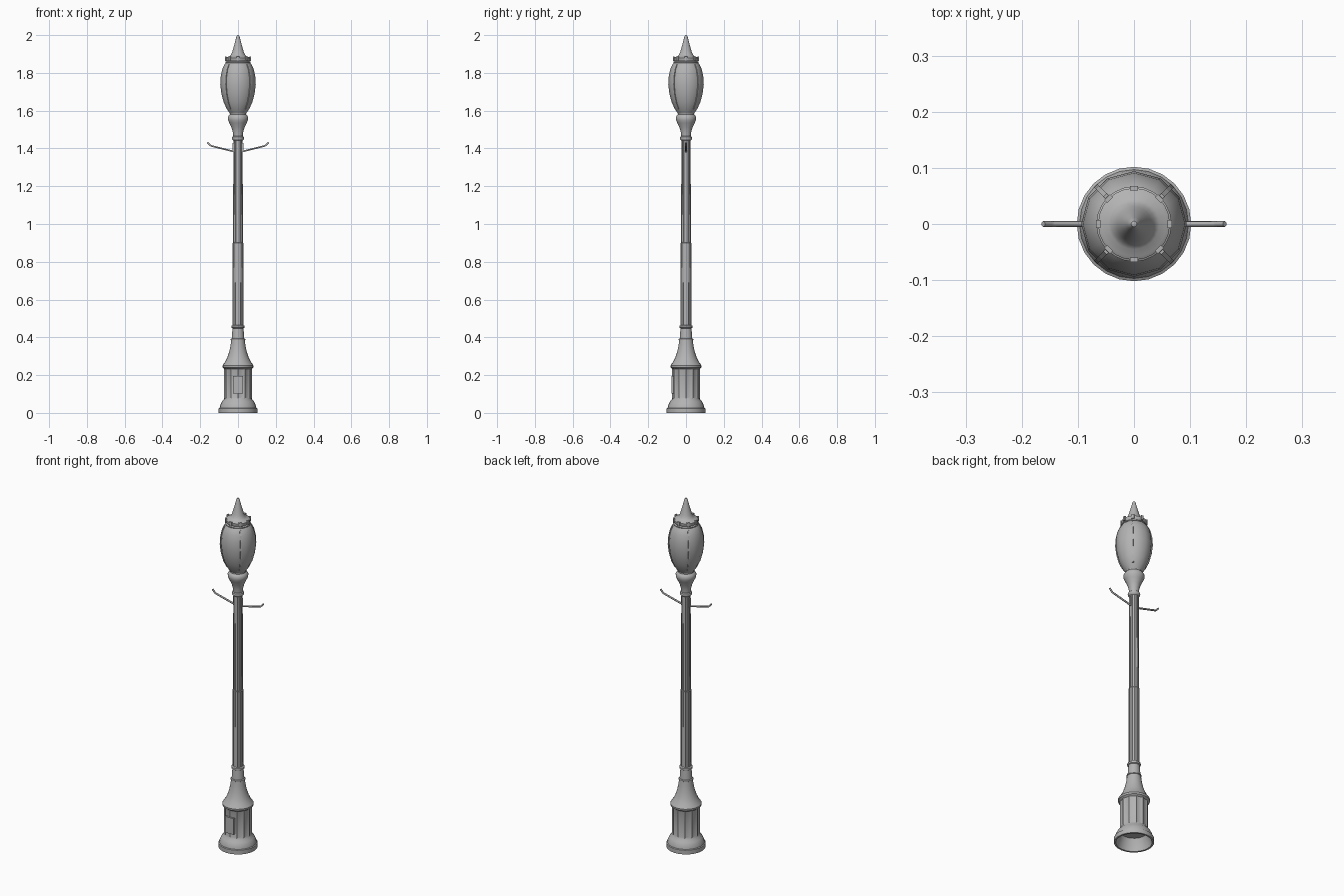
import bpy, bmesh, math
from mathutils import Vector, Matrix

cube = bpy.data.objects.get("Cube")
if cube:
    bpy.data.objects.remove(cube, do_unlink=True)

metal = bpy.data.materials.new("grey painted metal")
metal.use_nodes = True
GREY = (0.45, 0.45, 0.45, 1)
metal.diffuse_color = GREY
metal.node_tree.nodes["Principled BSDF"].inputs["Base Color"].default_value = GREY


def finish(name, bm, smooth=True):
    bmesh.ops.recalc_face_normals(bm, faces=bm.faces)
    mesh = bpy.data.meshes.new(name)
    bm.to_mesh(mesh)
    bm.free()
    mesh.materials.append(metal)
    obj = bpy.data.objects.new(name, mesh)
    bpy.context.collection.objects.link(obj)
    if smooth:
        bpy.ops.object.select_all(action='DESELECT')
        obj.select_set(True)
        bpy.context.view_layer.objects.active = obj
        bpy.ops.object.shade_smooth_by_angle(angle=math.radians(35))
    return obj


def lathe(name, profile, sides=12, flute=None):
    """Spin (radius, z) points; flute = (z_low, z_high, border, depth) sinks panels."""
    bm = bmesh.new()
    rings = []
    for r, z in profile:
        if r == 0:
            rings.append([bm.verts.new((0, 0, z))] * sides)
        else:
            rings.append([bm.verts.new((r * math.cos(math.tau * i / sides),
                                        r * math.sin(math.tau * i / sides), z))
                          for i in range(sides)])
    for a, b in zip(rings, rings[1:]):
        for i in range(sides):
            j = (i + 1) % sides
            bm.faces.new(list(dict.fromkeys((a[i], a[j], b[j], b[i]))))
    if flute:
        low, high, border, depth = flute
        bmesh.ops.recalc_face_normals(bm, faces=bm.faces)
        panels = [f for f in bm.faces if low < f.calc_center_median().z < high]
        bmesh.ops.inset_individual(bm, faces=panels, thickness=border, depth=-depth)
    return finish(name, bm)


def box(name, size, matrix):
    bm = bmesh.new()
    bmesh.ops.create_cube(bm, size=1, matrix=matrix @ Matrix.Diagonal((*size, 1)))
    return finish(name, bm, smooth=False)


# Pedestal: hollow foot, panelled drum and flared shoulder
lathe("base_foot", [(0, 0.065), (0.07, 0.065), (0.085, 0.03), (0.092, 0), (0.102, 0),
                    (0.102, 0.024), (0.097, 0.027), (0.095, 0.038), (0.085, 0.06),
                    (0.075, 0.07), (0.072, 0.08)], 24)
lathe("base_drum", [(0.073, 0.075), (0.073, 0.235)], 12, (0.1, 0.2, 0.009, 0.003))
lathe("base_shoulder", [(0.07, 0.232), (0.081, 0.24), (0.082, 0.25), (0.077, 0.258),
                        (0.067, 0.272), (0.056, 0.295), (0.046, 0.325), (0.039, 0.36),
                        (0.036, 0.385), (0.039, 0.387), (0.038, 0.392), (0.033, 0.395),
                        (0.029, 0.45)], 24)
box("access_door", (0.052, 0.012, 0.092), Matrix.Translation((0, -0.072, 0.148)))

# Pole in two stages with collars
lathe("lower_collar", [(0.029, 0.448), (0.034, 0.451), (0.035, 0.456),
                       (0.034, 0.461), (0.028, 0.465)], 24)
lathe("lower_pole", [(0.029, 0.46), (0.0285, 0.9), (0.02, 0.902)],
      12, (0.5, 0.89, 0.0025, 0.0015))
lathe("upper_pole", [(0.026, 0.9), (0.0245, 1.45)], 12, (1, 1.3, 0.0025, 0.0015))
lathe("upper_collar", [(0.024, 1.442), (0.03, 1.447), (0.032, 1.454),
                       (0.03, 1.461), (0.025, 1.465)], 24)

# Lamp holder
lathe("lamp_cup", [(0.025, 1.46), (0.027, 1.485), (0.034, 1.51), (0.046, 1.535),
                   (0.053, 1.55), (0.054, 1.565), (0.048, 1.575), (0.042, 1.58),
                   (0.042, 1.59), (0, 1.59)], 24)

# Faceted globe
globe = [(0.043, 1.585), (0.06, 1.61), (0.076, 1.645), (0.088, 1.69), (0.094, 1.74),
         (0.091, 1.785), (0.083, 1.82), (0.071, 1.845), (0.062, 1.855)]
lathe("globe", globe, 12)

# Four straps that follow the globe on its diagonals
for k in range(4):
    turn = Matrix.Rotation(math.radians(45 + 90 * k), 4, 'Z')
    bm = bmesh.new()
    rows = []
    for r, z in globe[1:-1]:
        rows.append([bm.verts.new(turn @ Vector((r + dr, dy, z)))
                     for dr, dy in ((-0.008, -0.004), (0.002, -0.004),
                                    (0.002, 0.004), (-0.008, 0.004))])
    for a, b in zip(rows, rows[1:]):
        for i in range(4):
            j = (i + 1) % 4
            bm.faces.new((a[i], a[j], b[j], b[i]))
    bm.faces.new(rows[0])
    bm.faces.new(rows[-1])
    finish(f"globe_strap_{k + 1}", bm, smooth=False)

# Crown and spire
lathe("crown", [(0.058, 1.85), (0.066, 1.853), (0.067, 1.858), (0.06, 1.862),
                (0.064, 1.868), (0.064, 1.88), (0.058, 1.884), (0.045, 1.888),
                (0.037, 1.897), (0.031, 1.91), (0.025, 1.93), (0.018, 1.955),
                (0.012, 1.978), (0.009, 1.99), (0.005, 1.998), (0, 2.0)], 24)
for k in range(8):
    spin = Matrix.Rotation(math.tau * k / 8, 4, 'Z')
    box(f"crown_stud_{k + 1}", (0.008, 0.014, 0.024),
        spin @ Matrix.Translation((0.064, 0, 1.876)))

# Banner arms with upturned tips
for side, name in ((1, "left_arm"), (-1, "right_arm")):
    curve = bpy.data.curves.new(name, 'CURVE')
    curve.dimensions = '3D'
    curve.bevel_depth = 0.005
    curve.bevel_resolution = 1
    curve.use_fill_caps = True
    spline = curve.splines.new('POLY')
    path = [(0.015, 1.382), (0.143, 1.414), (0.149, 1.419), (0.162, 1.433)]
    spline.points.add(len(path) - 1)
    for p, (x, z) in zip(spline.points, path):
        p.co = (side * x, 0, z, 1)
    curve.materials.append(metal)
    bpy.context.collection.objects.link(bpy.data.objects.new(name, curve))
    box(name + "_bracket", (0.008, 0.012, 0.05),
        Matrix.Translation((side * 0.024, 0, 1.405)))
